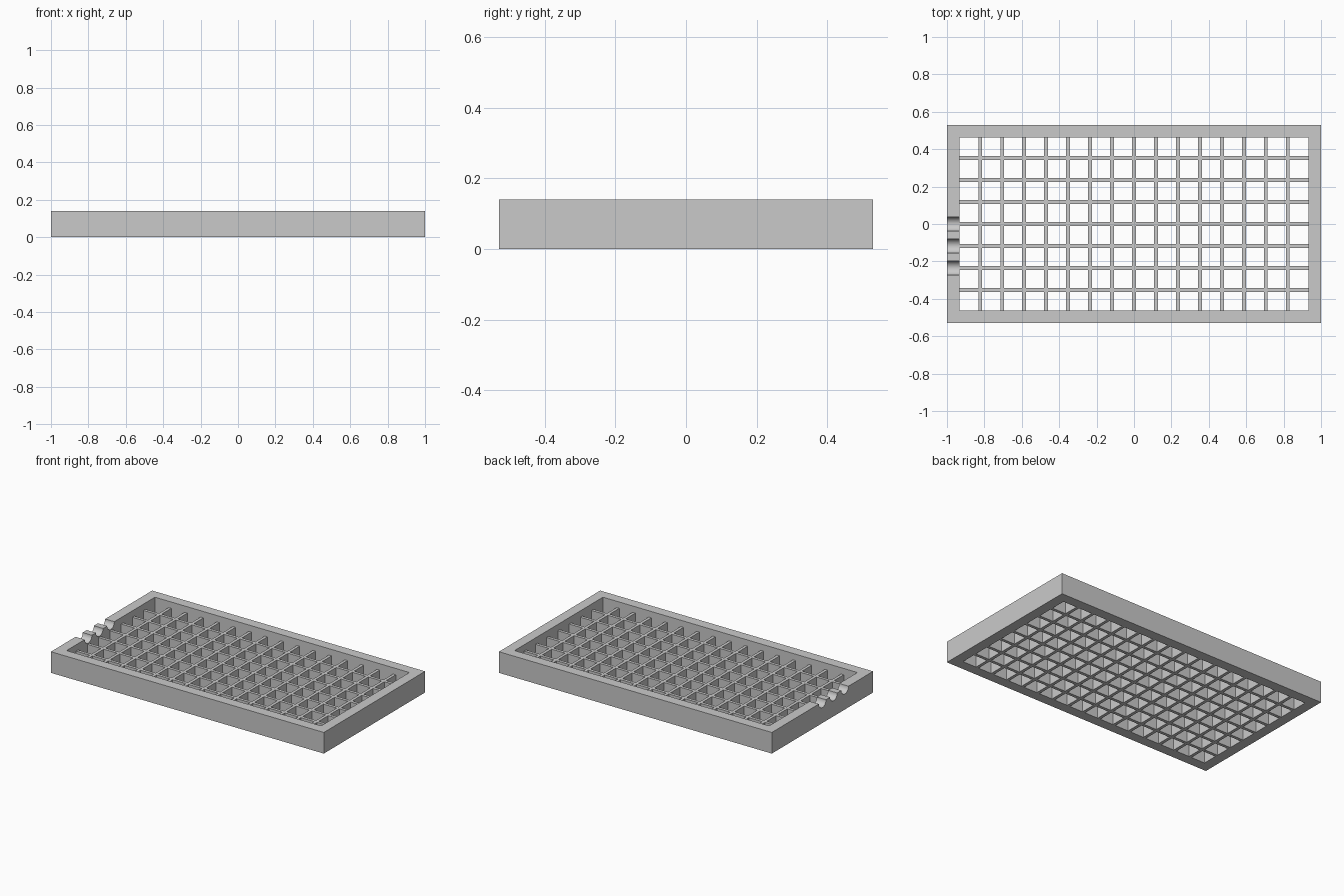
import bpy, bmesh
from math import pi, radians
from mathutils import Matrix

default = bpy.data.objects.get("Cube")
if default:
    bpy.data.objects.remove(default, do_unlink=True)

PITCH, BAR = 0.1175, 0.02
COLS, ROWS = 16, 8
HALF_X, HALF_Y, WALL = 1.0, 0.53, 0.0675
HEIGHT, GRID_TOP = 0.14, 0.098
NOTCH_RADIUS = 0.0375

grey = bpy.data.materials.new("plain grey")
grey.use_nodes = True
colour = (0.59, 0.59, 0.59, 1)
grey.diffuse_color = colour
grey.node_tree.nodes["Principled BSDF"].inputs["Base Color"].default_value = colour


def add_object(name, bm):
    mesh = bpy.data.meshes.new(name)
    bm.to_mesh(mesh)
    bm.free()
    mesh.materials.append(grey)
    obj = bpy.data.objects.new(name, mesh)
    bpy.context.collection.objects.link(obj)
    return obj


def grid_lines(count, half):
    """Outer edge, wall, both edges of every inner bar, wall, outer edge."""
    bars = []
    for k in range(1, count):
        middle = (k - count / 2) * PITCH
        bars += [middle - BAR / 2, middle + BAR / 2]
    return [-half, WALL - half] + bars + [half - WALL, half]


def extrude_up(bm, faces, height, keep):
    raised = bmesh.ops.extrude_face_region(bm, geom=faces, use_keep_orig=keep)["geom"]
    bmesh.ops.translate(bm, vec=(0, 0, height),
                        verts=[g for g in raised if isinstance(g, bmesh.types.BMVert)])
    return [g for g in raised if isinstance(g, bmesh.types.BMFace)]


# Lattice floor: cells with odd column and odd row stay open
xs, ys = grid_lines(COLS, HALF_X), grid_lines(ROWS, HALF_Y)
bm = bmesh.new()
verts = [[bm.verts.new((x, y, 0)) for y in ys] for x in xs]
for i in range(len(xs) - 1):
    for j in range(len(ys) - 1):
        if not (i % 2 and j % 2):
            bm.faces.new((verts[i][j], verts[i + 1][j],
                          verts[i + 1][j + 1], verts[i][j + 1]))
top = extrude_up(bm, bm.faces[:], GRID_TOP, True)

# Raised rim around the floor
rim = []
for face in top:
    centre = face.calc_center_median()
    if abs(centre.x) > HALF_X - WALL or abs(centre.y) > HALF_Y - WALL:
        rim.append(face)
extrude_up(bm, rim, HEIGHT - GRID_TOP, False)
bmesh.ops.recalc_face_normals(bm, faces=bm.faces[:])
tray = add_object("lattice_tray", bm)

# Three round notches across the top of the right end wall
bm = bmesh.new()
for k in range(3):
    place = (Matrix.Translation((WALL / 2 - HALF_X, -k * PITCH, HEIGHT))
             @ Matrix.Rotation(pi / 2, 4, "Y"))
    bmesh.ops.create_cone(bm, cap_ends=True, segments=48, radius1=NOTCH_RADIUS,
                          radius2=NOTCH_RADIUS, depth=WALL * 1.5, matrix=place)
cutter = add_object("notch_cutter", bm)
cutter.hide_render = True

cut = tray.modifiers.new("notches", "BOOLEAN")
cut.operation = "DIFFERENCE"
cut.solver = "EXACT"
cut.object = cutter
bpy.ops.object.select_all(action="DESELECT")
tray.select_set(True)
bpy.context.view_layer.objects.active = tray
bpy.ops.object.modifier_apply(modifier=cut.name)
bpy.data.objects.remove(cutter, do_unlink=True)
bpy.ops.object.shade_smooth_by_angle(angle=radians(30))
